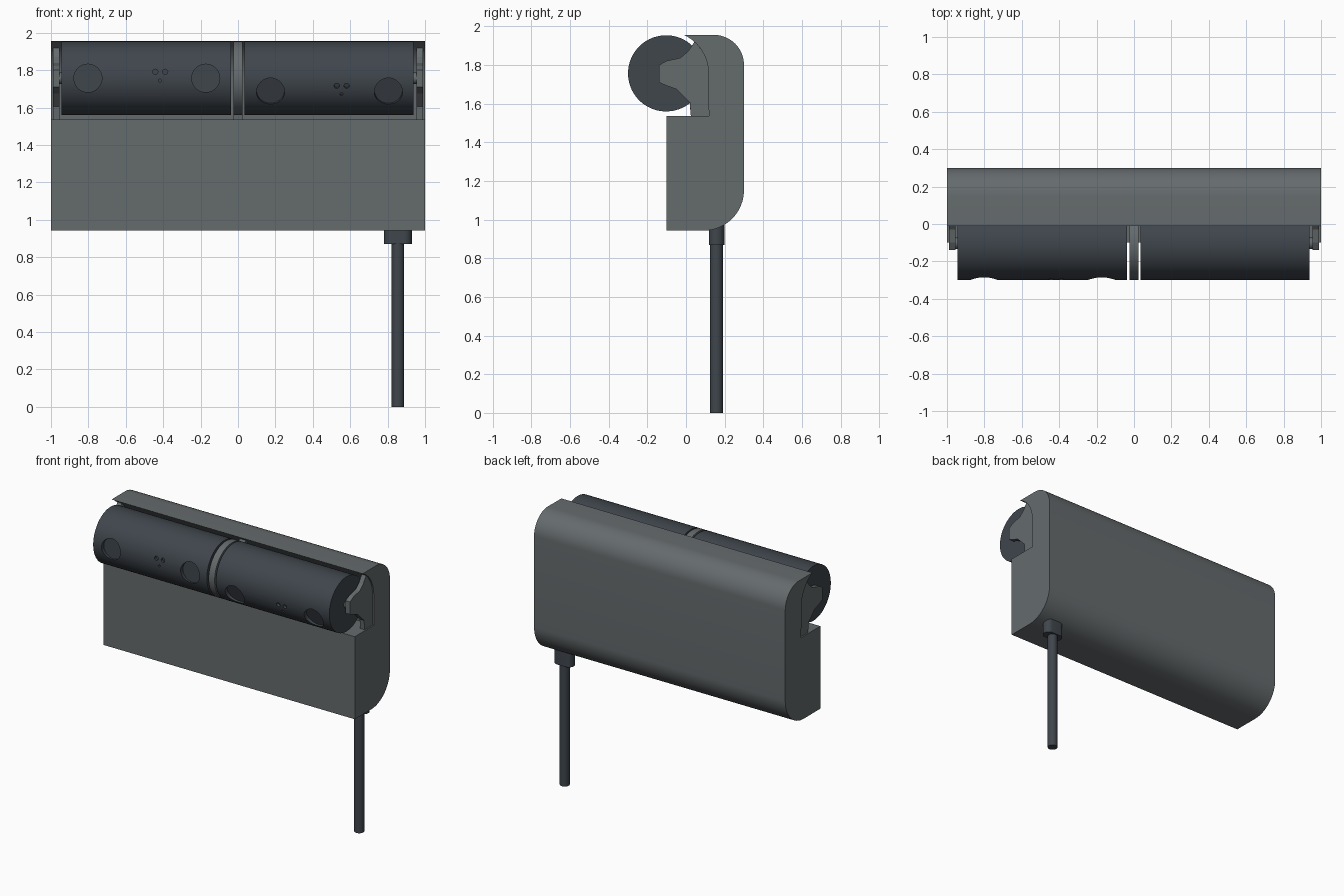
import bpy
import bmesh
from math import sin, cos, pi, radians
from mathutils import Matrix, Vector

cube = bpy.data.objects.get("Cube")
if cube:
    bpy.data.objects.remove(cube, do_unlink=True)


def material(name, colour):
    m = bpy.data.materials.new(name)
    m.use_nodes = True
    m.diffuse_color = colour
    bsdf = next(n for n in m.node_tree.nodes if n.type == 'BSDF_PRINCIPLED')
    bsdf.inputs["Base Color"].default_value = colour
    return m


GREY = material("warm grey casing", (0.13, 0.146, 0.152, 1))
DARK = material("dark slate", (0.05, 0.061, 0.073, 1))

# Shared axis of the two rotating barrels
AXIS = Vector((0, -0.103, 1.757))
RADIUS = 0.197


def arc(cy, cz, r, start, end, steps):
    """Points on an arc, angles in degrees."""
    angles = [radians(start + (end - start) * i / steps) for i in range(steps + 1)]
    return [(cy + r * cos(a), cz + r * sin(a)) for a in angles]


def finish(bm, name, mat):
    bmesh.ops.recalc_face_normals(bm, faces=bm.faces)
    mesh = bpy.data.meshes.new(name)
    bm.to_mesh(mesh)
    bm.free()
    mesh.materials.append(mat)
    obj = bpy.data.objects.new(name, mesh)
    bpy.context.collection.objects.link(obj)
    return obj


def prism(name, mat, points, direction):
    """Extrude a closed outline of 3D points."""
    bm = bmesh.new()
    face = bm.faces.new([bm.verts.new(p) for p in points])
    extruded = bmesh.ops.extrude_face_region(bm, geom=[face])["geom"]
    verts = [v for v in extruded if isinstance(v, bmesh.types.BMVert)]
    bmesh.ops.translate(bm, verts=verts, vec=direction)
    return finish(bm, name, mat)


def side_prism(name, mat, outline, x0, x1):
    return prism(name, mat, [(x0, y, z) for y, z in outline], (x1 - x0, 0, 0))


def smooth(obj):
    bpy.ops.object.select_all(action='DESELECT')
    obj.select_set(True)
    bpy.context.view_layer.objects.active = obj
    bpy.ops.object.shade_smooth_by_angle(angle=radians(30))


def circle(r, steps):
    return arc(AXIS.y, AXIS.z, r, 0, 360 - 360 / steps, steps - 1)


def cut_pocket(obj, x, dz, r, floor, tilt):
    """Sink a round pocket into a barrel, tilted about the barrel axis."""
    bm = bmesh.new()
    place = (Matrix.Translation(AXIS) @ Matrix.Rotation(tilt, 4, 'X')
             @ Matrix.Translation((x, -floor - 0.1, dz))
             @ Matrix.Rotation(pi / 2, 4, 'X'))
    bmesh.ops.create_cone(bm, cap_ends=True, segments=40, radius1=r, radius2=r,
                          depth=0.2, matrix=place)
    cutter = finish(bm, "pocket_cutter", DARK)
    cutter.hide_render = True
    mod = obj.modifiers.new("pocket", 'BOOLEAN')
    mod.operation = 'DIFFERENCE'
    mod.solver = 'EXACT'
    mod.object = cutter
    bpy.context.view_layer.objects.active = obj
    bpy.ops.object.modifier_apply(modifier=mod.name)
    bpy.data.objects.remove(cutter, do_unlink=True)


# Casing: rounded back, front ledge and a hollow around the barrels
outline = [(-0.1, 0.943), (-0.1, 1.537), (0.118, 1.537)]
outline += arc(AXIS.y, AXIS.z, 0.219, 0, 65, 16)
outline += arc(0.145, 1.801, 0.155, 90, 0, 12)
outline += arc(0.09, 1.153, 0.21, 0, -90, 16)
smooth(side_prism("casing", GREY, outline, -1, 1))

# Barrels with two large and three small pockets each
for name, x0, x1, tilt in (("right_barrel", -0.943, -0.038, 0),
                           ("left_barrel", 0.035, 0.937, radians(22))):
    barrel = side_prism(name, DARK, circle(RADIUS, 96), x0, x1)
    mid = (x0 + x1) / 2 + 0.003
    for dx, dz, r, floor in ((-0.315, 0, 0.075, 0.17), (0.315, 0, 0.075, 0.17),
                             (-0.1 + 0.175, 0.034, 0.014, 0.18),
                             (0.1 + 0.028, 0.034, 0.014, 0.18),
                             (0.1, -0.013, 0.008, 0.18)):
        if abs(dz) > 0:
            dx -= 0.03 if tilt == 0 else 0.036
        cut_pocket(barrel, mid + dx, dz, r, floor, tilt)
    smooth(barrel)

# Middle divider: a disc joined to the hollow by a rear tab
smooth(side_prism("middle_divider", GREY, circle(RADIUS, 96), -0.024, 0.024))
tab = [(0.025, 1.537), (0.125, 1.537)] + arc(AXIS.y, AXIS.z, 0.22, 0, 45, 8) + [(0, 1.82)]
side_prism("divider_tab", GREY, tab, -0.024, 0.024)

# End brackets reaching from the hollow to the barrel axis
bracket = [(0.025, 1.537), (0.118, 1.537)]
bracket += arc(AXIS.y, AXIS.z, 0.219, 0, 48, 10)
bracket += [(0.01, 1.87), (-0.03, 1.837), (-0.1, 1.822), (-0.14, 1.8),
            (-0.14, 1.71), (-0.1, 1.693), (-0.05, 1.675), (0.02, 1.605)]
for side, name in ((-1, "right_bracket"), (1, "left_bracket")):
    side_prism(name, GREY, bracket, side * 0.955, side * 0.99)
    smooth(side_prism(name.replace("bracket", "pivot_pin"), GREY,
                      circle(0.03, 24), side * 0.93, side * 0.96))

# Cable with its flattened strain relief
CABLE_X, CABLE_Y = 0.855, 0.158
relief = (arc(CABLE_X + 0.034, CABLE_Y, 0.04, -90, 90, 16)
          + arc(CABLE_X - 0.034, CABLE_Y, 0.04, 90, 270, 16))
cable = arc(CABLE_X, CABLE_Y, 0.033, 0, 350, 35)
for name, loop, z0, z1 in (("strain_relief", relief, 0.87, 1.02),
                           ("cable", cable, 0, 0.9)):
    smooth(prism(name, DARK, [(x, y, z0) for x, y in loop], (0, 0, z1 - z0)))
